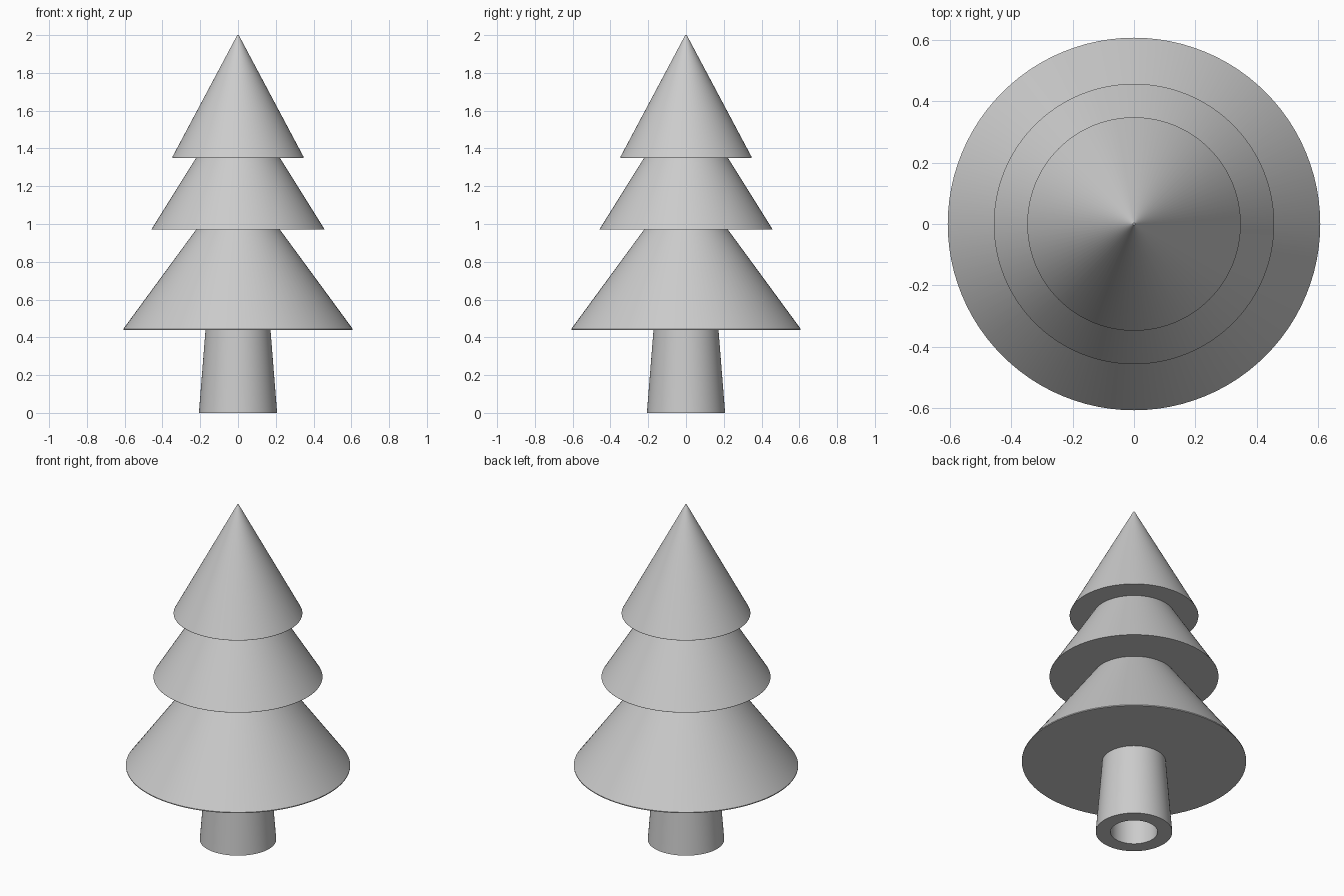
import bpy, math

cube = bpy.data.objects.get("Cube")
if cube:
    bpy.data.objects.remove(cube, do_unlink=True)

SEGMENTS = 96

grey = bpy.data.materials.new("plain grey")
grey.use_nodes = True
colour = (0.6, 0.6, 0.6, 1)
grey.diffuse_color = colour
grey.node_tree.nodes["Principled BSDF"].inputs["Base Color"].default_value = colour


def lathe(name, profile):
    """Turn (radius, height) points around z; radius 0 becomes a pole."""
    verts, faces, rings = [], [], []
    for r, z in profile:
        count = SEGMENTS if r > 0 else 1
        start = len(verts)
        rings.append([start + i % count for i in range(SEGMENTS)])
        for i in range(count):
            a = math.tau * i / SEGMENTS
            verts.append((r * math.cos(a), r * math.sin(a), z))
    for low, high in zip(rings, rings[1:]):
        for i in range(SEGMENTS):
            j = (i + 1) % SEGMENTS
            corners = (low[i], low[j], high[j], high[i])
            faces.append(tuple(dict.fromkeys(corners)))
    mesh = bpy.data.meshes.new(name)
    mesh.from_pydata(verts, [], faces)
    mesh.materials.append(grey)
    obj = bpy.data.objects.new(name, mesh)
    bpy.context.collection.objects.link(obj)
    bpy.ops.object.select_all(action="DESELECT")
    obj.select_set(True)
    bpy.context.view_layer.objects.active = obj
    bpy.ops.object.shade_smooth_by_angle(angle=math.radians(25))
    return obj


# Tapered trunk with a round socket in its base
lathe("trunk", [(0, 0.43), (0.127, 0.43), (0.127, 0), (0.207, 0), (0.172, 0.44)])

# Three stacked skirts of branches, stepping in at each tier
lathe("branches", [
    (0, 0.44), (0.607, 0.44), (0.607, 0.445), (0.222, 0.97),
    (0.457, 0.97), (0.457, 0.974), (0.222, 1.35),
    (0.348, 1.35), (0.348, 1.354), (0.004, 2), (0, 2),
])
